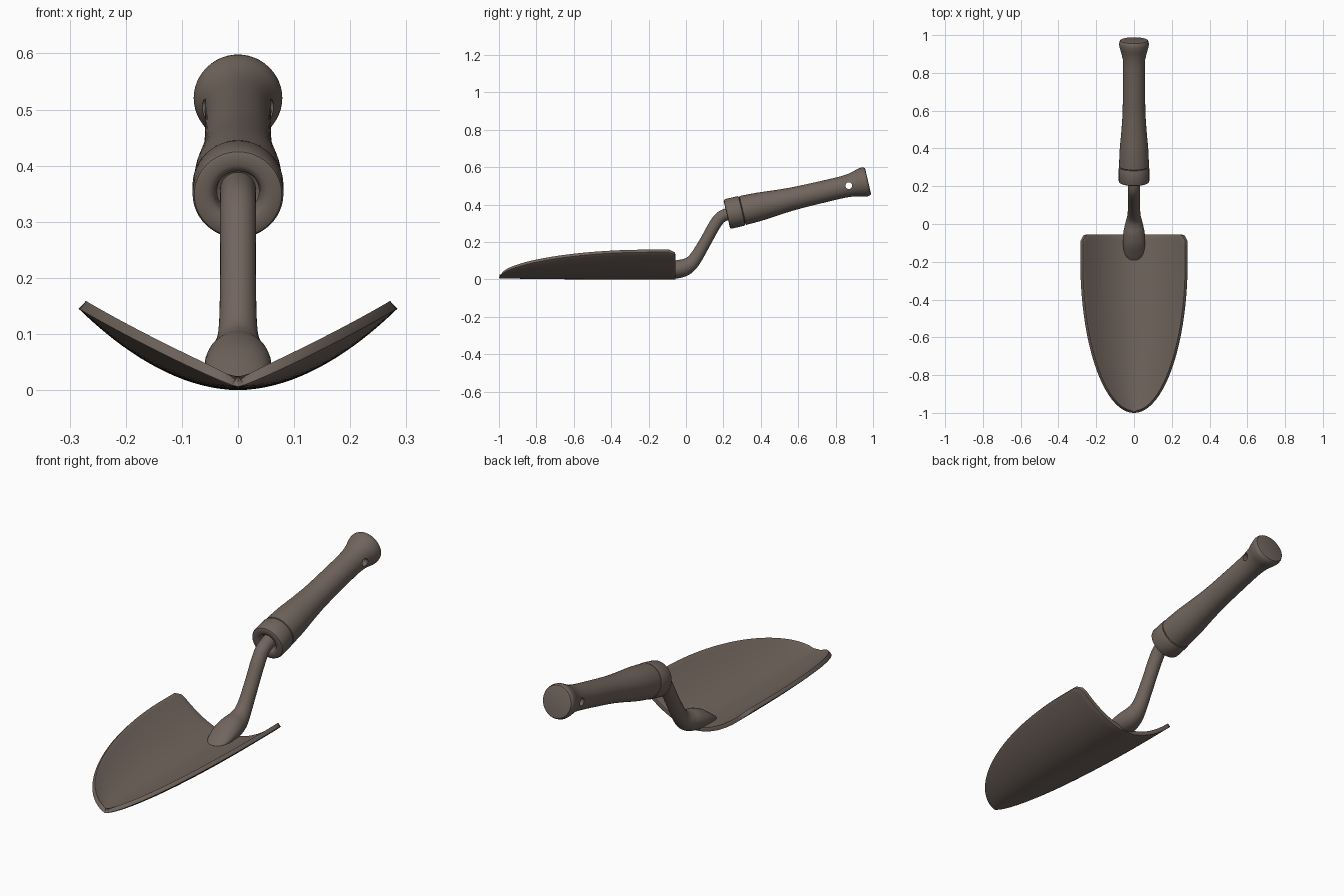
import bpy, bmesh, math
from mathutils import Matrix, Vector

if "Cube" in bpy.data.objects:
    bpy.data.objects.remove(bpy.data.objects["Cube"], do_unlink=True)

mat = bpy.data.materials.new("brown grey")
mat.use_nodes = True
COLOUR = (0.165, 0.13, 0.11, 1)
mat.diffuse_color = COLOUR
mat.node_tree.nodes["Principled BSDF"].inputs["Base Color"].default_value = COLOUR


def finish(bm, name):
    bmesh.ops.remove_doubles(bm, verts=bm.verts, dist=1e-5)
    bmesh.ops.recalc_face_normals(bm, faces=bm.faces)
    mesh = bpy.data.meshes.new(name)
    bm.to_mesh(mesh)
    bm.free()
    obj = bpy.data.objects.new(name, mesh)
    bpy.context.collection.objects.link(obj)
    mesh.materials.append(mat)
    return obj


def smooth(obj, angle=40):
    bpy.ops.object.select_all(action="DESELECT")
    obj.select_set(True)
    bpy.context.view_layer.objects.active = obj
    bpy.ops.object.shade_smooth_by_angle(angle=math.radians(angle))


def bridge(bm, rings, closed):
    for a, b in zip(rings, rings[1:]):
        n = len(a)
        for i in range(n if closed else n - 1):
            j = (i + 1) % n
            bm.faces.new((a[i], a[j], b[j], b[i]))


def refine(points, steps=5):
    """Catmull-Rom interpolation through tuples."""
    pts = [Vector(p) for p in points]
    pts = [2 * pts[0] - pts[1]] + pts + [2 * pts[-1] - pts[-2]]
    out = []
    for a, b, c, d in zip(pts, pts[1:], pts[2:], pts[3:]):
        for k in range(steps):
            t = k / steps
            out.append(0.5 * (2 * b + (c - a) * t + (2 * a - 5 * b + 4 * c - d) * t ** 2
                              + (3 * b - a - 3 * c + d) * t ** 3))
    return out + [pts[-2]]


# Handle axis: from the collar mouth, tilted up towards the back
AXIS = Matrix.Translation((0, 0.218, 0.348)) @ Matrix.Rotation(math.radians(-76.8), 4, "X")


def lathe(name, profile, sides=48):
    bm = bmesh.new()
    rings = []
    for r, s in profile:
        rings.append([bm.verts.new(AXIS @ Vector((r * math.cos(i * math.tau / sides),
                                                  r * math.sin(i * math.tau / sides), s)))
                      for i in range(sides)])
    bridge(bm, rings, True)
    for ring in (rings[0], rings[-1]):
        bm.faces.new(ring)
    return finish(bm, name)


# Blade: curved scoop with rounded nose and rounded back corners
LENGTH, BACK, WIDE, HIGH = 1.0, -0.055, 0.284, 0.145
bm = bmesh.new()
rows = []
ROWS, COLS = 44, 36
for i in range(ROWS + 1):
    y = BACK - (LENGTH + BACK) * math.sin(i / ROWS * math.pi / 2)
    nose = max(0, (-0.2 - y) / 0.8)
    full = WIDE * math.sqrt(max(0, 1 - nose ** 2))
    height = HIGH * (full / WIDE) ** 1.15
    rows.append([])
    for j in range(COLS + 1):
        u = 2 * j / COLS - 1
        # pull the outer back corners forward into a rounding
        corner = max(0, (abs(u) - 0.88) / 0.12)
        pull = 0.035 * (1 - math.sqrt(1 - corner ** 2)) * max(0, 1 - (BACK - y) / 0.15)
        z = height * abs(u) ** 1.9 + 0.006 * nose ** 4
        rows[-1].append(bm.verts.new((u * full, y - pull, z)))
bridge(bm, rows, False)
blade = finish(bm, "blade")
if blade.data.polygons[0].normal.z < 0:
    blade.data.flip_normals()
solid = blade.modifiers.new("thickness", "SOLIDIFY")
solid.thickness, solid.offset = 0.019, 1
bevel = blade.modifiers.new("soft rim", "BEVEL")
bevel.width, bevel.segments, bevel.angle_limit = 0.005, 2, math.radians(50)
smooth(blade)

# Shank: bent rod flaring into a flattened socket on the blade; y, z, half width, half depth
stations = refine([(-0.19, 0.014, 0.028, 0.006), (-0.155, 0.025, 0.050, 0.020),
                   (-0.10, 0.043, 0.059, 0.038), (-0.05, 0.053, 0.057, 0.048),
                   (0.0, 0.067, 0.047, 0.045), (0.045, 0.105, 0.035, 0.036),
                   (0.10, 0.195, 0.032, 0.032), (0.15, 0.285, 0.032, 0.032),
                   (0.185, 0.331, 0.032, 0.032), (0.23, 0.352, 0.032, 0.032),
                   (0.28, 0.363, 0.032, 0.032)])
bm = bmesh.new()
rings = []
SIDES = 32
for i, (y, z, rx, rz) in enumerate(stations):
    a, b = stations[max(0, i - 1)], stations[min(len(stations) - 1, i + 1)]
    along = Vector((0, b[0] - a[0], b[1] - a[1])).normalized()
    up = Vector((1, 0, 0)).cross(along)
    ring = []
    for k in range(SIDES):
        t = k * math.tau / SIDES
        p = Vector((rx * math.cos(t), y, z)) + up * rz * math.sin(t)
        p.z = max(p.z, 0.002)
        ring.append(bm.verts.new(p))
    rings.append(ring)
bridge(bm, rings, True)
bm.faces.new(rings[0])
bm.faces.new(rings[-1])
smooth(finish(bm, "shank"), 60)

# Collar: ring with a recessed mouth around the shank
collar = lathe("collar", [(0.030, 0.035), (0.038, 0.030), (0.041, 0.010), (0.046, 0.003),
                          (0.054, 0.0), (0.072, 0.0), (0.078, 0.003), (0.081, 0.010),
                          (0.081, 0.078), (0.079, 0.083), (0.070, 0.084)])
smooth(collar)

# Grip: waisted handle with a flared butt
body = refine([(0.079, 0.088), (0.078, 0.13), (0.075, 0.19), (0.067, 0.28), (0.061, 0.37),
               (0.059, 0.47), (0.058, 0.60), (0.060, 0.66), (0.066, 0.70), (0.076, 0.735),
               (0.079, 0.755)], 4)
grip = lathe("grip", [(0.070, 0.084)] + [tuple(p) for p in body]
             + [(0.077, 0.767), (0.073, 0.774), (0.066, 0.776)])

# Hanging hole through the grip
bm = bmesh.new()
bmesh.ops.create_cone(bm, cap_ends=True, segments=24, radius1=0.018, radius2=0.018, depth=0.4,
                      matrix=AXIS @ Matrix.Translation((0, 0, 0.67))
                      @ Matrix.Rotation(math.pi / 2, 4, "Y"))
cutter = finish(bm, "hole_cutter")
cutter.hide_render = True
cutter.hide_viewport = True
cut = grip.modifiers.new("hanging hole", "BOOLEAN")
cut.object, cut.operation, cut.solver = cutter, "DIFFERENCE", "EXACT"
smooth(grip)
